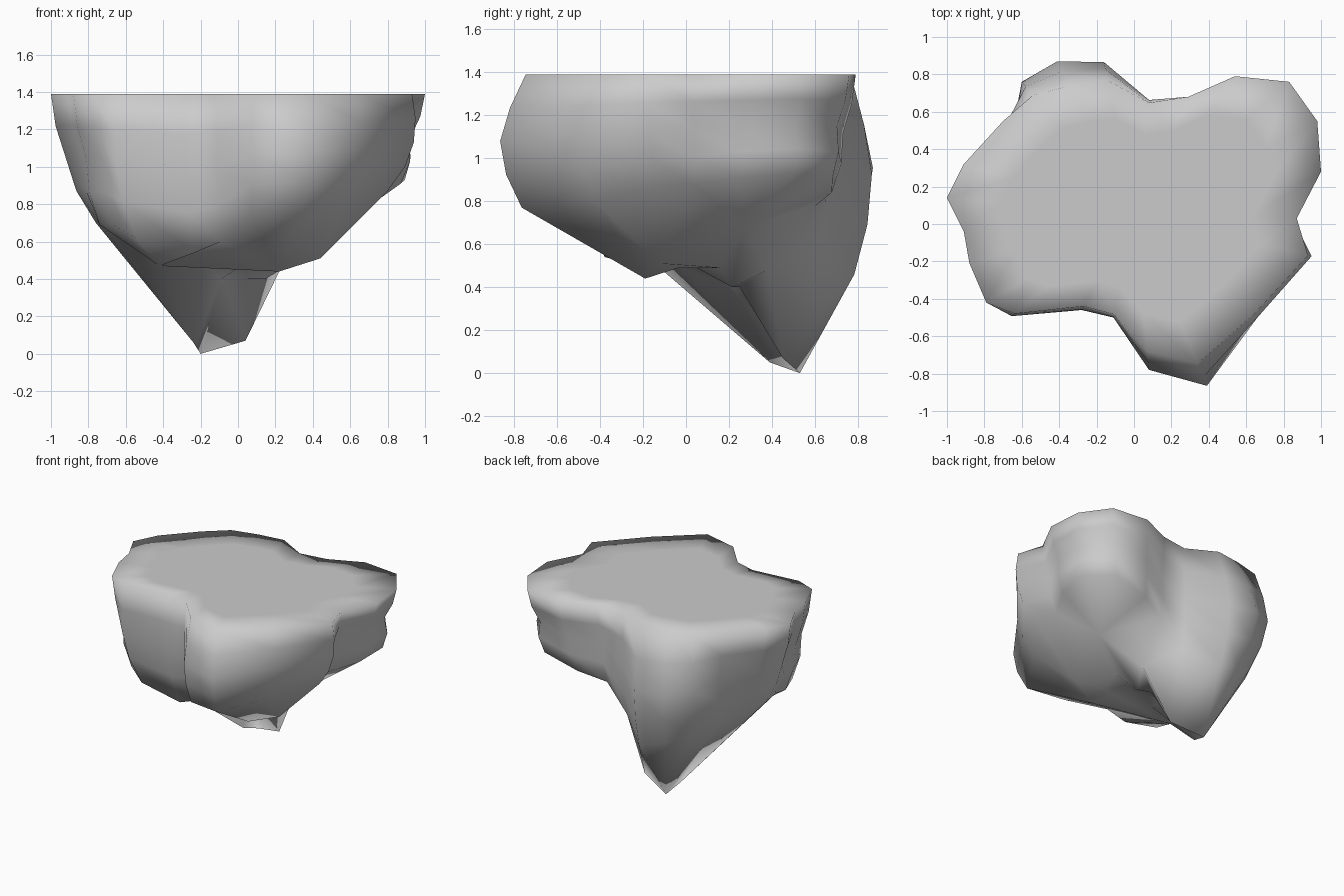
import bpy, bmesh
from mathutils import Vector

if "Cube" in bpy.data.objects:
    bpy.data.objects.remove(bpy.data.objects["Cube"])

TOP = 1.39
CENTRE = Vector((0.0, 0.05))

# Lobes counter-clockwise: (foot point, columns); each column is
# outline x, outline y, top scale, shoulder scale, shoulder height
LOBES = [
    ((0.55, 0.27, 0.68), [  # back right
        (0.87, 0.03, 1, 0.86, 0.88), (1.00, 0.28, 1, 0.87, 0.91),
        (0.98, 0.55, 1, 0.91, 0.93), (0.83, 0.76, 1, 0.89, 0.91),
        (0.54, 0.79, 1, 0.85, 0.84)]),
    ((0.24, 0.38, 0.48), [(0.29, 0.68, 1, 0.88, 0.78)]),
    ((0.04, 0.45, 0.07), [(0.08, 0.66, 0.98, 0.93, 0.58)]),
    ((-0.20, 0.53, 0.0), [  # back left, the tall tip
        (-0.16, 0.865, 0.88, 0.90, 0.46), (-0.41, 0.87, 0.84, 0.85, 0.52),
        (-0.60, 0.76, 0.90, 0.85, 0.60)]),
    ((-0.23, 0.39, 0.05), [
        (-0.70, 0.55, 1, 0.88, 0.65), (-0.91, 0.32, 1, 0.80, 0.70),
        (-1.00, 0.14, 1, 0.76, 0.70)]),
    ((-0.42, -0.10, 0.47), [  # front left
        (-0.91, -0.04, 1, 0.83, 0.72), (-0.88, -0.21, 1, 0.84, 0.69),
        (-0.79, -0.42, 1, 0.85, 0.69), (-0.65, -0.49, 0.98, 0.84, 0.62),
        (-0.28, -0.46, 0.96, 0.84, 0.54)]),
    ((0.22, -0.19, 0.44), [  # front right
        (-0.11, -0.50, 0.97, 0.82, 0.60),
        (0.08, -0.78, 0.88, 0.88, 0.74), (0.39, -0.865, 0.87, 0.89, 0.77)]),
    ((0.44, -0.12, 0.51), [
        (0.66, -0.50, 0.97, 0.86, 0.80), (0.94, -0.17, 0.99, 0.85, 0.87)]),
]


def build_rock():
    bm = bmesh.new()
    rings = [[] for _ in range(6)]
    feet, bases, owner = [], [], []
    hub = bm.verts.new((0.05, 0.05, 0.49))
    for index, (foot, columns) in enumerate(LOBES):
        feet.append(bm.verts.new(foot))
        base = Vector(foot).lerp(hub.co, 0.5)
        base.z = 0.4 if base.y > 0.2 else 0.49
        bases.append(bm.verts.new(base))
        for x, y, top, low, z in columns:
            d = Vector((x, y)) - CENTRE
            mid = 1 if top < 1 else 0.92
            mid_z = (TOP + z) / 2
            scales = ((top * 0.72, TOP), (top, TOP),
                      ((top + mid) / 2 + 0.015, (TOP + mid_z) / 2), (mid, mid_z),
                      ((mid + low) / 2 + 0.025, (mid_z + z) / 2), (low, z))
            for ring, (s, h) in zip(rings, scales):
                ring.append(bm.verts.new((*(CENTRE + d * s), h)))
            owner.append(index)
    n = len(owner)

    # flat top and side walls
    bm.faces.new(rings[0])
    for upper, lower in zip(rings, rings[1:]):
        for i in range(n):
            j = (i + 1) % n
            bm.faces.new((upper[i], lower[i], lower[j], upper[j]))

    # flanks running from the shoulders down to the feet
    shoulder = rings[-1]
    for i in range(n):
        j = (i + 1) % n
        a, b = feet[owner[i]], feet[owner[j]]
        bm.faces.new((shoulder[i], a, shoulder[j]))
        if a is not b:
            bm.faces.new((shoulder[j], a, b))

    # underside hollow: inner sides of the feet, closed at a hub
    for i in range(len(feet)):
        j = (i + 1) % len(feet)
        bm.faces.new((feet[i], bases[i], bases[j], feet[j]))
        bm.faces.new((bases[i], hub, bases[j]))

    bmesh.ops.recalc_face_normals(bm, faces=bm.faces[:])
    for f in bm.faces:
        f.smooth = True
    mesh = bpy.data.meshes.new("floating_rock")
    bm.to_mesh(mesh)
    bm.free()
    obj = bpy.data.objects.new("floating_rock", mesh)
    bpy.context.collection.objects.link(obj)


build_rock()
